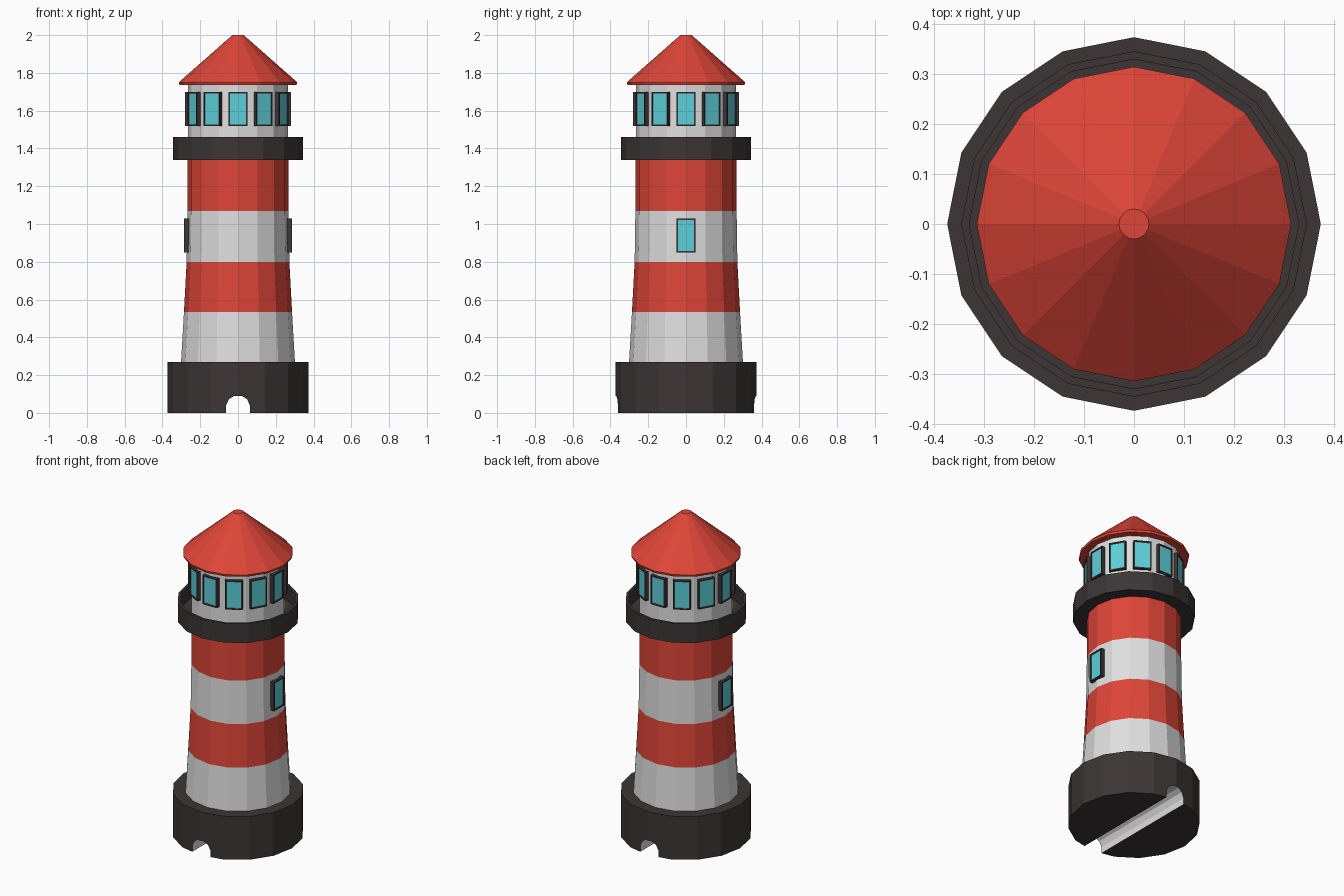
import bpy, bmesh
from math import sin, cos, pi
from mathutils import Matrix, Vector

cube = bpy.data.objects.get("Cube")
if cube:
    bpy.data.objects.remove(cube, do_unlink=True)


def material(name, rgb):
    m = bpy.data.materials.new(name)
    m.use_nodes = True
    m.diffuse_color = (*rgb, 1)
    bsdf = next(n for n in m.node_tree.nodes if n.type == 'BSDF_PRINCIPLED')
    bsdf.inputs["Base Color"].default_value = (*rgb, 1)
    return m


RED = material("red paint", (0.73, 0.06, 0.04))
WHITE = material("white paint", (0.74, 0.74, 0.74))
DARK = material("dark stone", (0.045, 0.036, 0.036))
GLASS = material("blue glass", (0.11, 0.62, 0.69))
SIDES = 16


def make_object(name, bm, mats):
    bmesh.ops.recalc_face_normals(bm, faces=bm.faces[:])
    mesh = bpy.data.meshes.new(name)
    bm.to_mesh(mesh)
    bm.free()
    for m in mats:
        mesh.materials.append(m)
    obj = bpy.data.objects.new(name, mesh)
    bpy.context.collection.objects.link(obj)
    return obj


def lathe(name, profile, mats, bands=None):
    """Turn a (radius, height) profile; bands gives a material per segment."""
    bm = bmesh.new()
    rings = [[bm.verts.new((r * cos(2 * pi * i / SIDES), r * sin(2 * pi * i / SIDES), z))
              for i in range(SIDES)] for r, z in profile]
    for k in range(len(rings) - 1):
        a, b = rings[k], rings[k + 1]
        for i in range(SIDES):
            j = (i + 1) % SIDES
            f = bm.faces.new((a[i], a[j], b[j], b[i]))
            f.material_index = bands[k] if bands else 0
    bm.faces.new(rings[0][::-1])
    bm.faces.new(rings[-1])
    return make_object(name, bm, mats)


def window(name, angle, radius, z, width, height, depth=0.04, border=0.011):
    """Framed box facing outward, with its glass inset a little."""
    bm = bmesh.new()
    bmesh.ops.create_cube(bm, size=1)
    bmesh.ops.scale(bm, vec=(depth, width, height), verts=bm.verts[:])
    front = max(bm.faces, key=lambda f: f.calc_center_median().x)
    bmesh.ops.inset_region(bm, faces=[front], thickness=border, depth=0)
    rim = bmesh.ops.extrude_discrete_faces(bm, faces=[front])["faces"]
    bmesh.ops.translate(bm, vec=(-0.005, 0, 0), verts=rim[0].verts[:])
    rim[0].material_index = 1
    bm.transform(Matrix.Rotation(angle, 4, 'Z')
                 @ Matrix.Translation(Vector((radius - depth / 2, 0, z))))
    make_object(name, bm, [DARK, GLASS])


# Base with an arched channel running front to back
base = lathe("base", [(0.373, 0), (0.373, 0.27)], [DARK, WHITE])
arch = [(0.063, -0.05), (0.063, 0.04), (0.048, 0.073), (0.02, 0.09)]
outline = arch + [(-x, z) for x, z in reversed(arch)]
bm = bmesh.new()
end = bm.faces.new([bm.verts.new((x, -0.5, z)) for x, z in outline])
new = bmesh.ops.extrude_face_region(bm, geom=[end])["geom"]
bmesh.ops.translate(bm, vec=(0, 1, 0),
                    verts=[g for g in new if isinstance(g, bmesh.types.BMVert)])
cutter = make_object("channel_cutter", bm, [])
cutter.hide_render = True
cut = base.modifiers.new("channel", 'BOOLEAN')
cut.operation = 'DIFFERENCE'
cut.solver = 'EXACT'
cut.object = cutter
bpy.context.view_layer.objects.active = base
bpy.ops.object.modifier_apply(modifier=cut.name)
bpy.data.objects.remove(cutter, do_unlink=True)
for p in base.data.polygons:
    p.material_index = int(abs(p.center.x) < 0.065 and p.center.z < 0.1)

# Striped tower
lathe("tower", [(0.302, 0.26), (0.286, 0.535), (0.272, 0.80), (0.268, 1.07), (0.268, 1.36)],
      [WHITE, RED], [0, 1, 0, 1])

# Gallery with a low parapet around its floor
lathe("gallery", [(0.345, 1.34), (0.345, 1.46), (0.329, 1.46), (0.329, 1.37)], [DARK])

# Lantern room and roof
lathe("lantern_room", [(0.266, 1.35), (0.266, 1.745)], [WHITE])
lathe("roof", [(0.31, 1.737), (0.314, 1.75), (0.03, 2.0)], [RED])

# Windows around the lantern room
for i in range(12):
    window(f"lantern_window_{i + 1}", i * pi / 6, 0.28, 1.608, 0.1, 0.18)

# One window on each side of the tower
for side, angle in (("left", 0), ("right", pi)):
    window(f"tower_window_{side}", angle, 0.285, 0.94, 0.1, 0.18)
